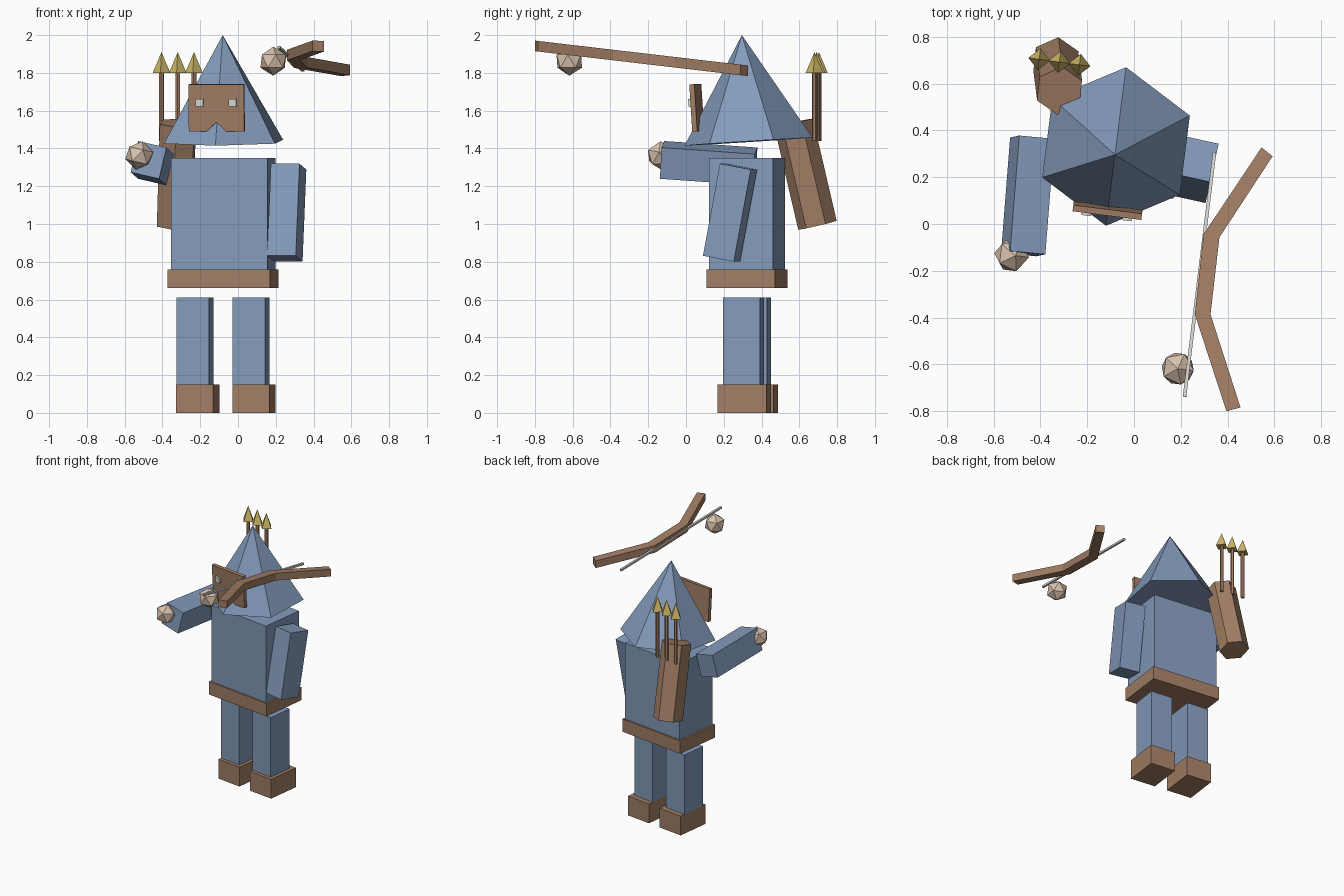
import bpy, bmesh
from math import radians
from mathutils import Matrix, Vector, Euler

cube = bpy.data.objects.get("Cube")
if cube:
    bpy.data.objects.remove(cube, do_unlink=True)


def material(name, rgb):
    m = bpy.data.materials.new(name)
    m.use_nodes = True
    m.diffuse_color = (*rgb, 1)
    m.node_tree.nodes["Principled BSDF"].inputs["Base Color"].default_value = (*rgb, 1)
    return m


CLOTH = material("slate_blue_cloth", (0.23, 0.33, 0.50))
LEATHER = material("brown_leather", (0.36, 0.21, 0.13))
SKIN = material("pale_skin", (0.70, 0.54, 0.42))
GOLD = material("brass_tip", (0.61, 0.47, 0.13))
WHITE = material("off_white", (0.70, 0.69, 0.64))


def add(name, bm, mat, loc=(0, 0, 0), rot=(0, 0, 0), order="XYZ"):
    bmesh.ops.recalc_face_normals(bm, faces=bm.faces)
    mesh = bpy.data.meshes.new(name)
    bm.to_mesh(mesh)
    bm.free()
    mesh.materials.append(mat)
    ob = bpy.data.objects.new(name, mesh)
    bpy.context.collection.objects.link(ob)
    ob.rotation_mode = order
    ob.rotation_euler = [radians(a) for a in rot]
    ob.location = loc
    return ob


def box(name, size, mat, loc, rot=(0, 0, 0), order="XYZ"):
    bm = bmesh.new()
    bmesh.ops.create_cube(bm, size=1)
    bmesh.ops.scale(bm, vec=size, verts=bm.verts)
    return add(name, bm, mat, loc, rot, order)


def cone(name, sides, r1, r2, depth, mat, loc, rot=(0, 0, 0), order="XYZ"):
    bm = bmesh.new()
    bmesh.ops.create_cone(bm, cap_ends=True, segments=sides, radius1=r1, radius2=r2, depth=depth)
    return add(name, bm, mat, loc, rot, order)


def ball(name, radius, mat, loc, rot=(0, 0, 0)):
    bm = bmesh.new()
    bmesh.ops.create_icosphere(bm, subdivisions=1, radius=radius)
    return add(name, bm, mat, loc, rot)


def prism(points, offset):
    bm = bmesh.new()
    face = bm.faces.new([bm.verts.new(p) for p in points])
    ext = bmesh.ops.extrude_face_region(bm, geom=[face])
    moved = [v for v in ext["geom"] if isinstance(v, bmesh.types.BMVert)]
    bmesh.ops.translate(bm, vec=offset, verts=moved)
    return bm


# The whole figure is turned slightly about its own axis
TURN = -7.2
PIVOT = Matrix.Translation((-0.079, 0.323, 0)) @ Matrix.Rotation(radians(TURN), 4, "Z")


def placed(x, y, z):
    return PIVOT @ Vector((x, y, z))


# Torso and belt
box("torso", (0.515, 0.343, 0.59), CLOTH, placed(0, 0, 1.055), (0, 0, TURN))
box("belt", (0.545, 0.365, 0.10), LEATHER, placed(0, 0, 0.71), (0, 0, TURN))

# Legs and boots
for side, s in (("right", -1), ("left", 1)):
    box(side + "_leg", (0.173, 0.197, 0.46), CLOTH, placed(s * 0.15, 0, 0.38), (0, 0, TURN))
    box(side + "_boot", (0.198, 0.26, 0.15), LEATHER, placed(s * 0.15 + 0.014, 0.006, 0.075), (0, 0, TURN))

# Arms and hands
box("left_arm", (0.155, 0.17, 0.496), CLOTH, (0.258, 0.233, 1.06), (-10.7, 0, -12.5))
box("right_arm", (0.155, 0.496, 0.17), CLOTH, (-0.454, 0.12, 1.322), (-4, 13, -4.5), "YXZ")
ball("right_hand", 0.077, SKIN, (-0.523, -0.133, 1.363), (0, 13, -7))
ball("left_hand", 0.077, SKIN, (0.187, -0.618, 1.862), (0, 0, -7))

# Pointed hood
LEAN = (3.6, 0, TURN)
cone("hood", 6, 0.342, 0, 0.565, CLOTH, (-0.079, 0.3135, 1.718), LEAN)

# Face plate with notched chin, and eyes
FACE = Matrix.Translation((-0.113, 0.057, 1.615)) @ Euler([radians(a) for a in LEAN]).to_matrix().to_4x4()
half = [(0, -0.075), (0.053, -0.125), (0.148, -0.125), (0.148, 0.125)]
outline = half + [(-x, z) for x, z in reversed(half[1:])]
add("face_plate", prism([(x, -0.0135, z) for x, z in outline], (0, 0.027, 0)), LEATHER, FACE.translation, LEAN)
for side, s in (("right", -1), ("left", 1)):
    box(side + "_eye", (0.04, 0.018, 0.04), WHITE, FACE @ Vector((s * 0.088, -0.0205, 0.028)), LEAN)

# Quiver and arrows
cone("quiver", 6, 0.105, 0.105, 0.557, LEATHER, (-0.326, 0.633, 1.264), (13.1, 1.65, -6), "ZYX")
for i, label in enumerate(("right", "middle", "left")):
    x, y = -0.405 + 0.086 * i, 0.704 - 0.012 * i
    cone(label + "_arrow_shaft", 6, 0.014, 0.014, 0.36, LEATHER, (x, y, 1.62), (0, 0, TURN))
    cone(label + "_arrow_tip", 4, 0.047, 0, 0.11, GOLD, (x, y, 1.855), (0, 0, TURN))


# Bow and string, sloping down toward the back
def on_slope(x, y, dz=0):
    return (x, y, 1.943 - 0.117 * (y + 0.8) + dz)


inner = [(0.395, -0.80), (0.26, -0.386), (0.297, -0.044), (0.545, 0.327)]
outer = [(0.592, 0.289), (0.365, -0.057), (0.327, -0.386), (0.455, -0.784)]
bow = [on_slope(x, y, -0.028) for x, y in inner + outer]
add("bow", prism(bow, (0, 0, 0.056)), LEATHER)
a, b = Vector(on_slope(0.216, -0.737)), Vector(on_slope(0.344, 0.306))
string = box("bow_string", (0.015, (b - a).length, 0.015), WHITE, (a + b) / 2)
string.rotation_euler = (b - a).to_track_quat("Y", "Z").to_euler()
